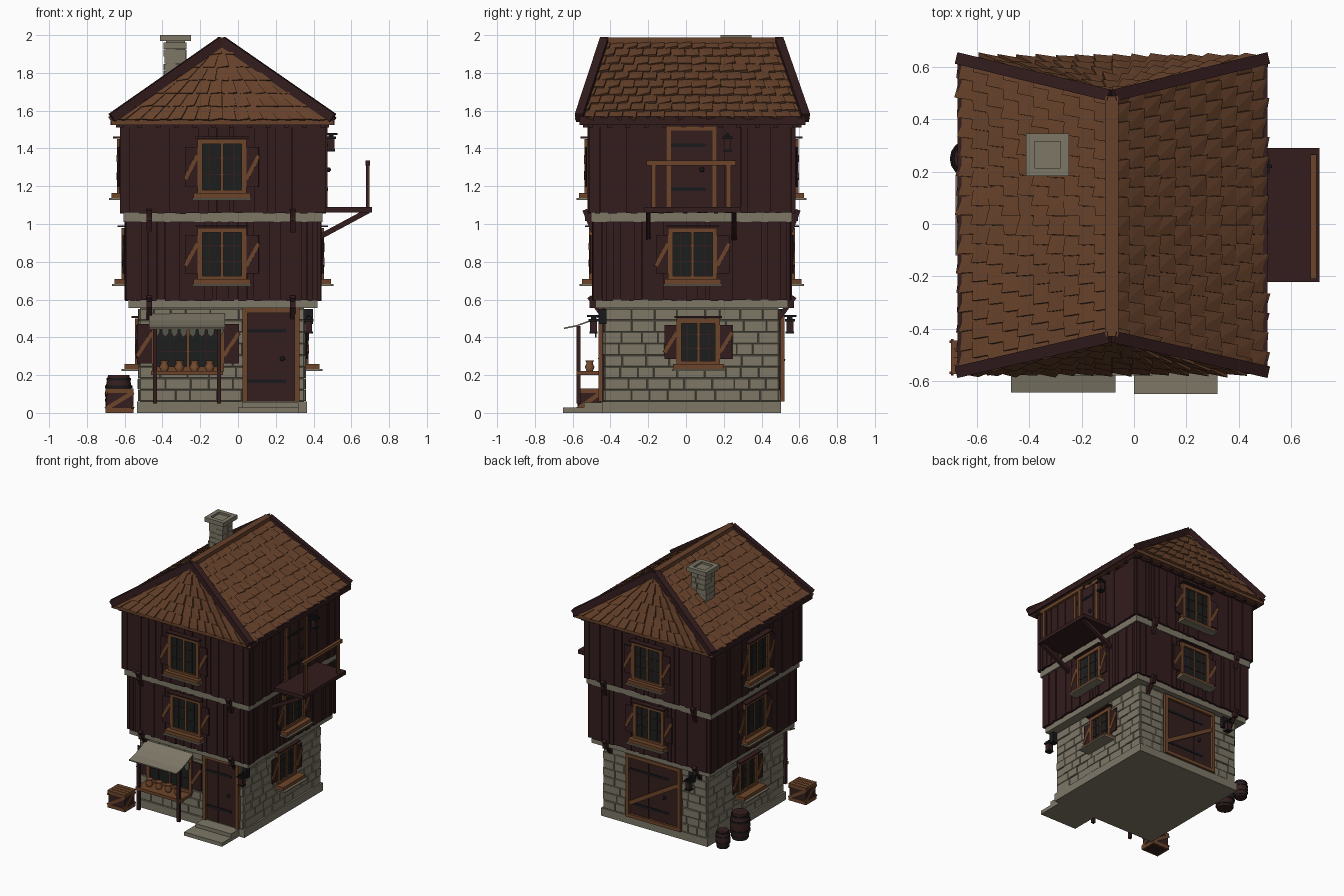
import bpy, bmesh, math, random
from mathutils import Matrix, Vector

random.seed(4)
if "Cube" in bpy.data.objects:
    bpy.data.objects.remove(bpy.data.objects["Cube"])

COLOURS = {
    "dark_timber": (0.033, 0.0115, 0.0125), "oak": (0.15, 0.059, 0.023),
    "roof_tile": (0.13, 0.052, 0.023), "stone": (0.205, 0.186, 0.134),
    "mortar": (0.165, 0.15, 0.108), "glass": (0.0115, 0.013, 0.013),
    "iron": (0.01, 0.009, 0.011), "door_wood": (0.034, 0.0135, 0.0128),
    "clay": (0.2, 0.078, 0.032), "curtain": (0.09, 0.094, 0.066)}
NAMES = list(COLOURS)
for name, rgb in COLOURS.items():
    mat = bpy.data.materials.new(name)
    mat.use_nodes = True
    mat.diffuse_color = (*rgb, 1)
    bsdf = next(n for n in mat.node_tree.nodes if n.type == "BSDF_PRINCIPLED")
    bsdf.inputs["Base Color"].default_value = (*rgb, 1)
    bsdf.inputs["Roughness"].default_value = 0.9

CX, CY = -0.085, 0.035


class Part:
    """One object collecting boxes, beams and turned shapes."""
    def __init__(self, name, place=Matrix()):
        self.name, self.place, self.bm = name, place, bmesh.new()

    def box(self, x, y, z, mat, local=Matrix()):
        size = [b - a for a, b in (x, y, z)]
        mid = [(a + b) / 2 for a, b in (x, y, z)]
        m = self.place @ local @ Matrix.Translation(mid) @ Matrix.Diagonal((*size, 1))
        made = bmesh.ops.create_cube(self.bm, size=1, matrix=m)
        for f in {f for v in made["verts"] for f in v.link_faces}:
            f.material_index = NAMES.index(mat)

    def beam(self, p, q, w, h, mat):
        p, q = Vector(p), Vector(q)
        turn = (q - p).to_track_quat('X', 'Z').to_matrix().to_4x4()
        self.box((0, (q - p).length), (-w / 2, w / 2), (-h / 2, h / 2), mat, Matrix.Translation(p) @ turn)

    def hull(self, pts, mat):
        vs = [self.bm.verts.new(self.place @ Vector(p)) for p in pts]
        for g in bmesh.ops.convex_hull(self.bm, input=vs)["geom"]:
            if isinstance(g, bmesh.types.BMFace):
                g.material_index = NAMES.index(mat)

    def lathe(self, at, profile, mat, sides=16):
        rings = []
        for r, z in profile:
            angles = [math.tau * i / sides for i in range(sides)]
            rings.append([self.bm.verts.new(self.place @ (Vector(at) + Vector((r * math.cos(a), r * math.sin(a), z)))) for a in angles])
        faces = [self.bm.faces.new((lo[i - 1], lo[i], hi[i], hi[i - 1])) for lo, hi in zip(rings, rings[1:]) for i in range(sides)]
        for f in faces:
            f.smooth = True
        faces += [self.bm.faces.new(rings[0][::-1]), self.bm.faces.new(rings[-1])]
        for f in faces:
            f.material_index = NAMES.index(mat)

    def done(self, bevel=0):
        mesh = bpy.data.meshes.new(self.name)
        for n in NAMES:
            mesh.materials.append(bpy.data.materials[n])
        self.bm.to_mesh(mesh)
        self.bm.free()
        ob = bpy.data.objects.new(self.name, mesh)
        bpy.context.collection.objects.link(ob)
        if bevel:
            mod = ob.modifiers.new("edges", 'BEVEL')
            mod.width, mod.segments = bevel, 1


# Each storey: west, east, south, north walls
GROUND, MIDDLE, TOP = (-0.52, 0.35, -0.43, 0.49), (-0.592, 0.432, -0.49, 0.552), (-0.617, 0.457, -0.514, 0.572)


def wall(storey, side, along=0, z=0):
    """Local frame on a wall: x runs right, -y points outward."""
    w, e, s, n = storey
    spot, turn = {"front": ((along, s), 0), "right": ((e, along), 1),
                  "back": ((along, n), 2), "left": ((w, along), 3)}[side]
    return Matrix.Translation((*spot, z)) @ Matrix.Rotation(turn * math.pi / 2, 4, 'Z')


def span(storey, side):
    w, e, s, n = storey
    return {"front": (w, e), "right": (s, n), "back": (-e, -w), "left": (-n, -s)}[side]


def slab(name, storey, grow, z, mat):
    w, e, s, n = storey
    p = Part(name)
    p.box((w - grow, e + grow), (s - grow, n + grow), z, mat)
    p.done()


SIDES = ("front", "right", "back", "left")

# Foundation, wall cores and stone bands
slab("foundation", GROUND, 0.014, (0, 0.06), "stone")
slab("ground_core", GROUND, 0, (0.05, 0.57), "mortar")
slab("lower_band", MIDDLE, -0.012, (0.555, 0.61), "stone")
slab("middle_core", MIDDLE, -0.004, (0.6, 1.02), "dark_timber")
slab("upper_band", TOP, -0.01, (1.01, 1.065), "stone")
slab("top_core", TOP, -0.004, (1.06, 1.54), "dark_timber")

# Stone courses and vertical boards
for side in SIDES:
    p = Part(side + "_stonework", wall(GROUND, side))
    lo, hi = span(GROUND, side)
    rise = 0.49 / 8
    for row in range(8):
        x, z = lo, 0.062 + row * rise
        while x < hi - 0.01:
            end = x + random.uniform(0.07, 0.15)
            end = hi if end > hi - 0.05 else end
            out = random.uniform(0.003, 0.011)
            p.box((x + 0.001, end - 0.001), (-out, 0.02), (z, z + rise - 0.002), "stone")
            x = end
    p.done(0.0025)
    for label, storey, low, high in (("middle", MIDDLE, 0.6, 1.012), ("top", TOP, 1.062, 1.53)):
        p = Part(f"{side}_{label}_boards", wall(storey, side))
        x, hi = span(storey, side)
        while x < hi - 0.005:
            end = min(hi, x + random.uniform(0.022, 0.05))
            p.box((x + 0.0008, end - 0.0008), (-random.uniform(0, 0.009), 0.01), (low - random.uniform(0, 0.008), high), "dark_timber")
            x = end
        p.done()


def window(name, place, w, h, sill, shutter_w=0.065):
    p, half, t = Part(name, place), w / 2, 0.026
    p.box((-half, half), (-0.012, 0.01), (0, h), "glass")
    for s in (-1, 1):
        p.box(sorted((s * half, s * (half - t))), (-0.024, 0), (0, h), "oak")
        p.box(sorted((s * w / 4 - 0.003, s * w / 4 + 0.003)), (-0.016, 0), (0, h), "dark_timber")
        # Shutter folded back, with a diagonal brace
        hinge = Matrix.Translation((s * half, -0.009, 0)) @ Matrix.Rotation(-s * 0.05, 4, 'Z')
        x = sorted((0, s * shutter_w))
        p.box(x, (-0.008, 0), (h * 0.14, h * 0.86), "dark_timber", hinge)
        ends = [hinge @ Vector((x[i], -0.009, h * k)) for i, k in ((0, 0.28), (1, 0.7))]
        p.beam(*ends, 0.008, 0.02, "oak")
    for z in (0, h - t):
        p.box((-half, half), (-0.024, 0), (z, z + t), "oak")
    p.box((-0.008, 0.008), (-0.02, 0), (0, h), "oak")
    for k in (0.36, 0.66):
        p.box((-half, half), (-0.016, 0), (h * k - 0.003, h * k + 0.003), "dark_timber")
    if sill:
        p.box((-half - 0.02, half + 0.02), (-sill * 0.82, 0), (-0.017, 0.008), "oak")
        p.box((-half - 0.025, half + 0.025), (-sill, 0), (-0.027, -0.017), "stone")
        p.box((-half - 0.01, half + 0.01), (-0.045, 0), (h + 0.003, h + 0.012), "dark_timber")
    p.done()


for side in SIDES:
    mid = CX if side in ("front", "back") else CY
    window(side + "_middle_window", wall(MIDDLE, side, mid, 0.7), 0.26, 0.28, 0.074)
    if side != "right":
        window(side + "_top_window", wall(TOP, side, mid, 1.155), 0.26, 0.295, 0.065)
window("right_ground_window", wall(GROUND, "right", 0.065, 0.25), 0.23, 0.25, 0.098)
window("left_ground_window", wall(GROUND, "left", 0.02, 0.25), 0.23, 0.25, 0.098)
window("shop_window", wall(GROUND, "front", -0.265, 0.22), 0.38, 0.29, 0, 0.08)


def door(name, place, w, h, depth, brace=False):
    p, half, t = Part(name, place), w / 2, 0.026
    boards = 5
    for i in range(boards):
        x = -half + w * i / boards
        p.box((x, x + w / boards), (-0.014 - 0.002 * (i % 2), 0.01), (0, h), "door_wood")
    for s in (-1, 1):
        p.box(sorted((s * half, s * (half - t))), (-depth, 0), (0, h), "oak")
    p.box((-half, half), (-depth, 0), (h - t, h), "oak")
    for k in (0.2, 0.74):
        p.box((-half + t, half * 0.55), (-0.02, 0), (h * k, h * k + 0.018), "iron")
    p.lathe((half * 0.4, -0.022, h * 0.46), [(0.007, -0.012), (0.014, 0), (0.007, 0.012)], "iron", 8)
    if brace:
        p.beam((-half + t, -0.022, h * 0.22), (half - t, -0.022, h * 0.72), 0.012, 0.03, "oak")
        p.box((-half, half), (-depth, 0), (0, t), "oak")
    p.done()


door("front_door", wall(GROUND, "front", 0.175, 0.06), 0.3, 0.495, 0.032)
door("back_door", wall(GROUND, "back", CX, 0.06), 0.46, 0.48, 0.032, True)
door("balcony_door", wall(TOP, "right", 0.03, 1.09), 0.27, 0.43, 0.018)

# Doorstep
p = Part("front_steps")
p.box((0, 0.32), (-0.65, -0.42), (0, 0.028), "stone")
p.box((0.02, 0.32), (-0.54, -0.42), (0.028, 0.056), "stone")
p.done()

# Overhang brackets on front and back
p = Part("overhang_brackets")
for s, storey, low, z in ((GROUND, MIDDLE, 0.5, 0.615), (MIDDLE, TOP, 0.96, 1.075)):
    for x in (-0.47, 0.29):
        for inner, outer, d in ((s[2], storey[2], -1), (s[3], storey[3], 1)):
            p.beam((x, inner, low), (x, outer + d * 0.022, z), 0.028, 0.026, "dark_timber")
            p.box((x - 0.014, x + 0.014), sorted((inner, outer + d * 0.02)), (z - 0.06, z), "dark_timber")
p.done()

# Roof body, rolled tiles, hip boards, ridge, fascia and rafters
X0, X1, Y0, Y1 = -0.667, 0.502, -0.564, 0.632
EAVE, RIDGE = 1.55, 1.965
corners = [Vector((x, y, EAVE)) for x, y in ((X0, Y0), (X1, Y0), (X1, Y1), (X0, Y1))]
south, north = Vector((CX, -0.43, RIDGE)), Vector((CX, 0.49, RIDGE))
p = Part("roof_body")
p.hull([c - Vector((0, 0, d)) for c in corners + [south, north] for d in (0.005, 0.025)], "roof_tile")
p.done()
p = Part("roof_tiles")
sw, se, ne, nw = corners
for a, b, c, d, rows in ((sw, se, south, south, 6), (se, ne, north, south, 10),
                         (ne, nw, north, north, 6), (nw, sw, south, north, 10)):
    n = (b - a).cross((c + d) / 2 - a).normalized()
    for r in range(rows):
        v0, v1 = r / rows, (r + 1.15) / rows
        count = max(2, round((a.lerp(d, v0) - b.lerp(c, v0)).length / 0.075))
        shift = 0.5 * (r % 2)
        for i in range(count + (r % 2)):
            u0, u1 = max(0, (i - shift) / count), min(1, (i + 1 - shift) / count)
            skew = random.uniform(-0.012, 0.012)
            low, high = random.uniform(0.006, 0.012), random.uniform(0.016, 0.026)
            pts = []
            for v, fade in ((v0, 1), (min(1, v1), 0.4)):
                for u, top, s in ((u0 + 0.0005, low, skew), (u1 - 0.0005, high, -skew)):
                    base = a.lerp(d, v + s * fade).lerp(b.lerp(c, v + s * fade), u)
                    pts += [base - n * 0.006, base + n * top * fade]
            p.hull(pts, "roof_tile")
p.done()
p = Part("roof_trim")
up = Vector((0, 0, 0.012))
for corner, end in ((sw, south), (se, south), (ne, north), (nw, north)):
    p.beam(corner + up, end + up * 0.3, 0.045, 0.05, "dark_timber")
p.box((CX - 0.025, CX + 0.025), (-0.43, 0.49), (RIDGE - 0.02, RIDGE + 0.023), "roof_tile")
for x in (X0, X1):
    p.box((x - 0.008, x + 0.008), (Y0, Y1), (EAVE - 0.025, EAVE + 0.02), "dark_timber")
for i in range(12):
    x, y = X0 + 0.05 + i * 0.097, Y0 + 0.06 + i * 0.098
    p.box((x - 0.012, x + 0.012), (Y0 + 0.02, Y1 - 0.02), (1.51, 1.535), "dark_timber")
    p.box((X0 + 0.02, X1 - 0.02), (y - 0.012, y + 0.012), (1.51, 1.535), "dark_timber")
p.done()

# Chimney with a hollow cap
p = Part("chimney", Matrix.Translation((-0.331, 0.265, 0)))
p.box((-0.05, 0.05), (-0.05, 0.05), (1.65, 1.975), "mortar")
for row in range(8):
    z = 1.66 + row * 0.038
    for k in range(4):
        turn = Matrix.Rotation(k * math.pi / 2, 4, 'Z')
        cut = random.uniform(-0.025, 0.025)
        for x in ((-0.059, cut - 0.001), (cut + 0.001, 0.052)):
            p.box(x, (-random.uniform(0.053, 0.064), 0), (z, z + 0.036), "stone", turn)
for k in range(4):
    p.box((-0.082, 0.082), (-0.082, -0.05), (1.968, 2), "stone", Matrix.Rotation(k * math.pi / 2, 4, 'Z'))
p.box((-0.05, 0.05), (-0.05, 0.05), (1.97, 1.985), "stone")
p.done()

# Balcony
p = Part("balcony")
p.box((0.43, 0.71), (-0.222, 0.29), (1.062, 1.09), "dark_timber")
for y in (-0.2, 0.255):
    p.beam((0.42, y, 0.925), (0.69, y, 1.07), 0.026, 0.028, "dark_timber")
for y in (-0.17, 0.225):
    p.box((0.678, 0.692), (y - 0.012, y + 0.012), (1.09, 1.325), "dark_timber")
    p.box((0.692, 0.697), (y - 0.012, y + 0.012), (1.09, 1.325), "oak")
p.box((0.676, 0.698), (-0.208, 0.263), (1.31, 1.335), "oak")
for y in (-0.21, 0.263):
    p.box((0.676, 0.698), (y, y + 0.002), (1.31, 1.335), "dark_timber")
p.done()

# Shop awning, counter and pots
p = Part("shop_awning")
edges = [(-0.44, 0.525), (-0.51, 0.49), (-0.58, 0.465), (-0.645, 0.452)]
for (y0, z0), (y1, z1) in zip(edges, edges[1:]):
    p.hull([(x, y, z + d) for x in (-0.47, -0.07) for y, z in ((y0, z0), (y1, z1)) for d in (0, -0.008)], "stone")
for i in range(8):
    x = -0.455 + i * 0.048
    p.hull([(x + k, y, z) for y in (-0.475, -0.482) for k, z in ((0, 0.47), (0.046, 0.47), (0.04, 0.42), (0.022, 0.4), (0.006, 0.42))], "curtain")
for x in (-0.44, -0.1):
    p.box((x - 0.011, x + 0.011), (-0.58, -0.558), (0.05, 0.46), "dark_timber")
p.done()
p = Part("shop_counter")
p.box((-0.46, -0.08), (-0.58, -0.43), (0.2, 0.222), "oak")
for i in range(4):
    p.lathe((-0.39 + i * 0.08, -0.51, 0.222), [(0.018, 0), (0.027, 0.022), (0.017, 0.04), (0.024, 0.055)], "clay", 10)
p.done()

# Crate
p = Part("crate", Matrix.Translation((-0.627, -0.51, 0)))
p.box((-0.068, 0.068), (-0.058, 0.058), (0.004, 0.126), "door_wood")
for k in range(4):
    turn, wide = Matrix.Rotation(k * math.pi / 2, 4, 'Z'), (0.074, 0.064)[k % 2]
    face = -(0.064, 0.074)[k % 2]
    for z in (0, 0.104):
        p.box((-wide, wide), (face, face + 0.01), (z, z + 0.026), "oak", turn)
    p.beam(turn @ Vector((-wide, face + 0.005, 0.02)), turn @ Vector((wide, face + 0.005, 0.11)), 0.01, 0.022, "oak")
for i in range(4):
    p.box((-0.074, 0.074), (-0.062 + i * 0.032, -0.034 + i * 0.032), (0.12, 0.13), "oak")
p.done()

# Barrels
for name, x, y, r, h in (("large_barrel", -0.632, 0.25, 0.072, 0.2), ("small_barrel", -0.62, 0.44, 0.052, 0.13)):
    p = Part(name)
    p.lathe((x, y, 0), [(r * 0.78, 0), (r * 0.95, h * 0.3), (r, h / 2), (r * 0.95, h * 0.7), (r * 0.78, h)], "door_wood")
    for k, grow in ((0.08, 0.86), (0.3, 0.98), (0.66, 0.98), (0.86, 0.88)):
        p.lathe((x, y, h * k), [(r * grow + 0.002, 0), (r * grow + 0.002, h * 0.07)], "iron")
    p.done()

# Hanging lanterns
for name, place in (("front_lantern", wall(GROUND, "front", 0.375, 0.42)), ("back_lantern", wall(GROUND, "back", -0.41, 0.42)),
                    ("balcony_lantern", wall(MIDDLE, "right", 0.22, 1.385))):
    p = Part(name, place)
    p.box((-0.018, 0.018), (-0.078, -0.042), (0.01, 0.07), "door_wood")
    for z, r in ((0, 0.022), (0.065, 0.026), (0.075, 0.014)):
        p.box((-r, r), (-0.06 - r, -0.06 + r), (z, z + 0.012), "iron")
    p.box((-0.006, 0.006), (-0.095, 0.01), (0.087, 0.097), "iron")
    p.box((-0.022, 0.022), (-0.032, 0.01), (0.05, 0.13), "iron")
    p.done()
